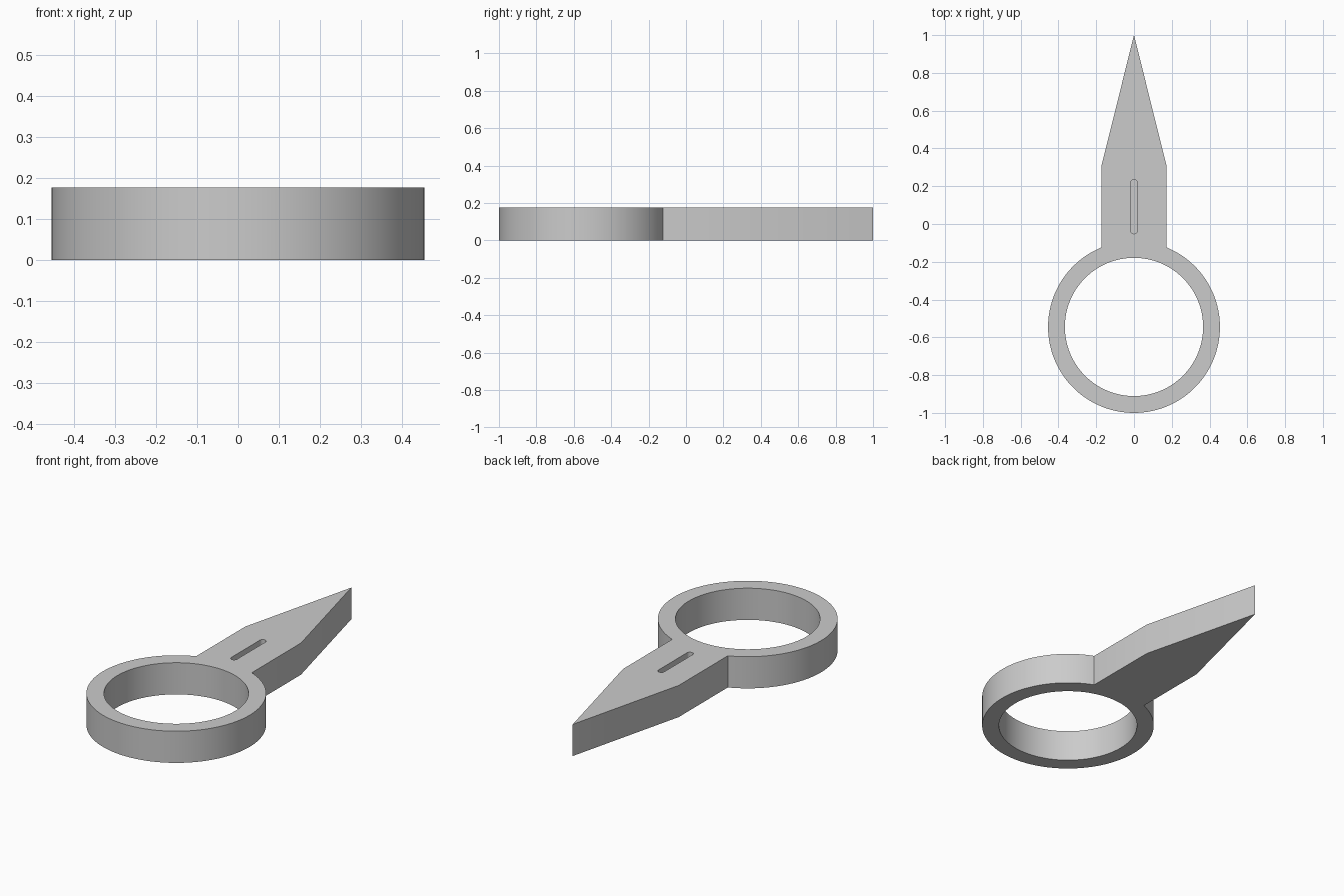
import bpy, bmesh
from math import sin, cos, pi, asin, radians

cube = bpy.data.objects.get("Cube")
if cube:
    bpy.data.objects.remove(cube, do_unlink=True)

HEIGHT = 0.177
RING_Y, OUTER_R, INNER_R = -0.545, 0.455, 0.366
HALF_W, SHOULDER_Y, TIP_Y = 0.172, 0.31, 1.0
SLOT_R, SLOT_Y0, SLOT_Y1, SLOT_DEPTH = 0.018, -0.052, 0.236, 0.09

grey = bpy.data.materials.new("plain grey")
grey.use_nodes = True
grey.diffuse_color = (0.6, 0.6, 0.6, 1)
grey.node_tree.nodes["Principled BSDF"].inputs["Base Color"].default_value = (0.6, 0.6, 0.6, 1)


def arc(cy, r, start, end, n):
    """Points along an arc centred on x = 0."""
    return [(r * cos(start + (end - start) * i / n),
             cy + r * sin(start + (end - start) * i / n)) for i in range(n + 1)]


def prism(name, outline, z0, z1):
    """Extrude a flat outline into a solid."""
    bm = bmesh.new()
    face = bm.faces.new([bm.verts.new((x, y, z0)) for x, y in outline])
    top = bmesh.ops.extrude_face_region(bm, geom=[face])["geom"]
    bmesh.ops.translate(bm, vec=(0, 0, z1 - z0),
                        verts=[v for v in top if isinstance(v, bmesh.types.BMVert)])
    bmesh.ops.recalc_face_normals(bm, faces=bm.faces)
    mesh = bpy.data.meshes.new(name)
    bm.to_mesh(mesh)
    bm.free()
    mesh.materials.append(grey)
    obj = bpy.data.objects.new(name, mesh)
    bpy.context.collection.objects.link(obj)
    return obj


# Body: round ring outline running into a pointed blade
join = asin(HALF_W / OUTER_R)
outline = arc(RING_Y, OUTER_R, pi / 2 + join, 2.5 * pi - join, 112)
outline += [(HALF_W, SHOULDER_Y), (0, TIP_Y), (-HALF_W, SHOULDER_Y)]
body = prism("ring_blade", outline, 0, HEIGHT)

# Cutters: finger hole straight through, rounded slot sunk in the top
hole = prism("finger_hole_cutter", arc(RING_Y, INNER_R, 0, 2 * pi, 128)[:-1], -0.1, HEIGHT + 0.1)
slot = prism("slot_cutter",
             arc(SLOT_Y1 - SLOT_R, SLOT_R, 0, pi, 16) + arc(SLOT_Y0 + SLOT_R, SLOT_R, pi, 2 * pi, 16),
             HEIGHT - SLOT_DEPTH, HEIGHT + 0.1)

bpy.ops.object.select_all(action="DESELECT")
body.select_set(True)
bpy.context.view_layer.objects.active = body
for cutter in (hole, slot):
    cutter.hide_render = True
    mod = body.modifiers.new(cutter.name, "BOOLEAN")
    mod.operation = "DIFFERENCE"
    mod.solver = "EXACT"
    mod.object = cutter
    bpy.ops.object.modifier_apply(modifier=mod.name)
    bpy.data.objects.remove(cutter, do_unlink=True)

# Smooth curved walls, crisp edges
bpy.ops.object.shade_smooth_by_angle(angle=radians(25))
